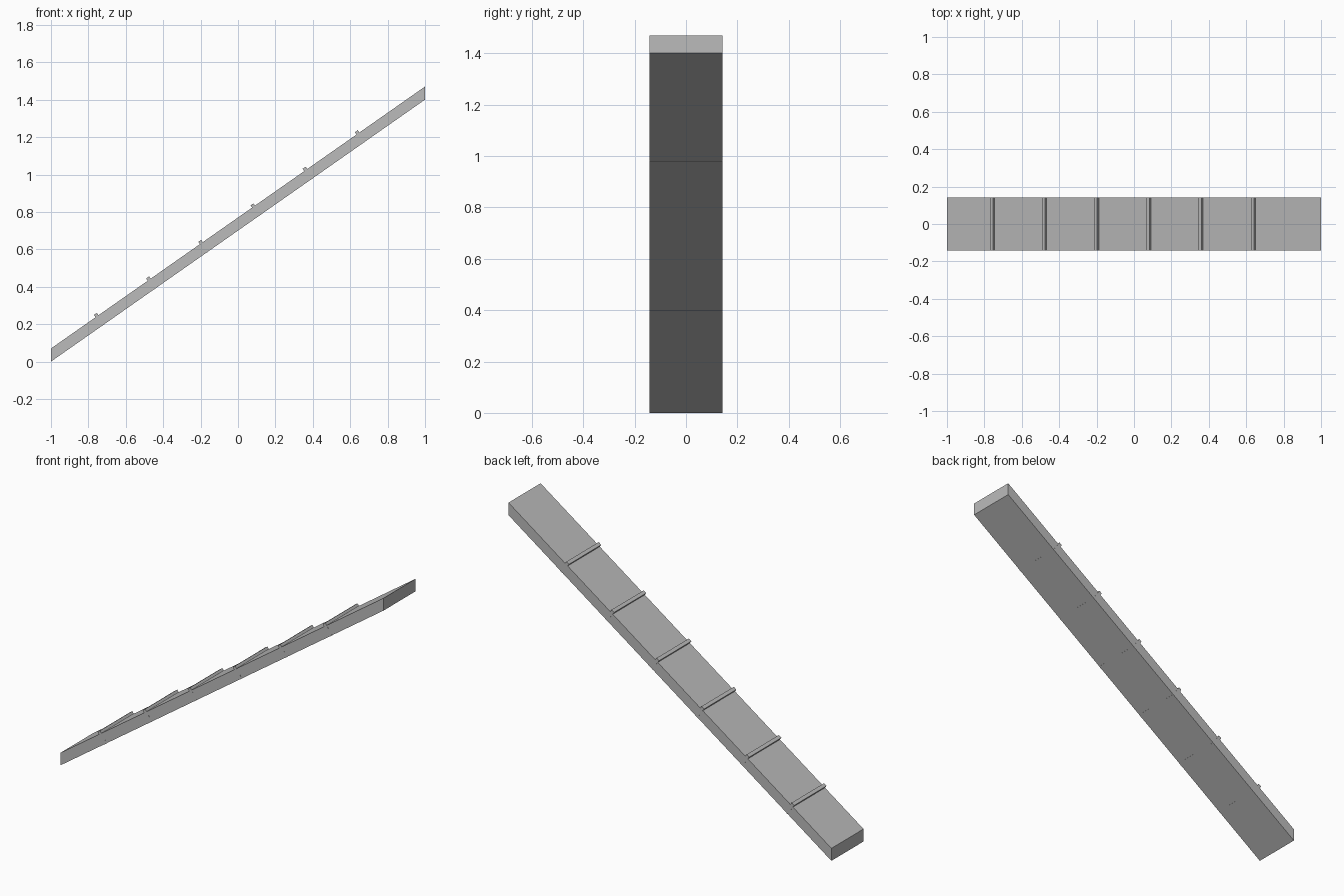
import bpy
import bmesh
from math import radians, tan
from mathutils import Matrix, Vector

if "Cube" in bpy.data.objects:
    bpy.data.objects.remove(bpy.data.objects["Cube"])

SLOPE = radians(35)
HALF_WIDTH = 0.142
END_HEIGHT = 0.07   # vertical height of the plank ends
RISE = 2 * tan(SLOPE)

grey = bpy.data.materials.new("plain grey")
grey.use_nodes = True
colour = (0.5, 0.5, 0.5, 1)
grey.diffuse_color = colour
grey.node_tree.nodes["Principled BSDF"].inputs["Base Color"].default_value = colour


def extrude_profile(name, points, half_width):
    """Extrude a counter-clockwise (x, z) outline symmetrically along y."""
    bm = bmesh.new()
    face = bm.faces.new([bm.verts.new((x, -half_width, z)) for x, z in points])
    result = bmesh.ops.extrude_face_region(bm, geom=[face])
    verts = [v for v in result["geom"] if isinstance(v, bmesh.types.BMVert)]
    bmesh.ops.translate(bm, verts=verts, vec=(0, 2 * half_width, 0))
    bmesh.ops.recalc_face_normals(bm, faces=bm.faces)
    mesh = bpy.data.meshes.new(name)
    bm.to_mesh(mesh)
    bm.free()
    mesh.materials.append(grey)
    obj = bpy.data.objects.new(name, mesh)
    bpy.context.collection.objects.link(obj)
    return obj


# Sloping plank with plumb-cut ends
extrude_profile("ramp_plank", [(-1, 0), (1, RISE), (1, RISE + END_HEIGHT),
                               (-1, END_HEIGHT)], HALF_WIDTH)

# Cross cleats let through the plank, square to its slope
tilt = Matrix.Rotation(-SLOPE, 3, "Y")
for i in range(6):
    x = -0.746 + 0.279 * i
    foot = Vector((x, 0, END_HEIGHT + (x + 1) * tan(SLOPE)))
    outline = [(-0.019, -0.058), (0, -0.058), (0, 0.015), (-0.019, 0.015)]
    corners = [foot + tilt @ Vector((u, 0, w)) for u, w in outline]
    extrude_profile(f"cleat_{i + 1}", [(c.x, c.z) for c in corners],
                    HALF_WIDTH + 0.0004)
